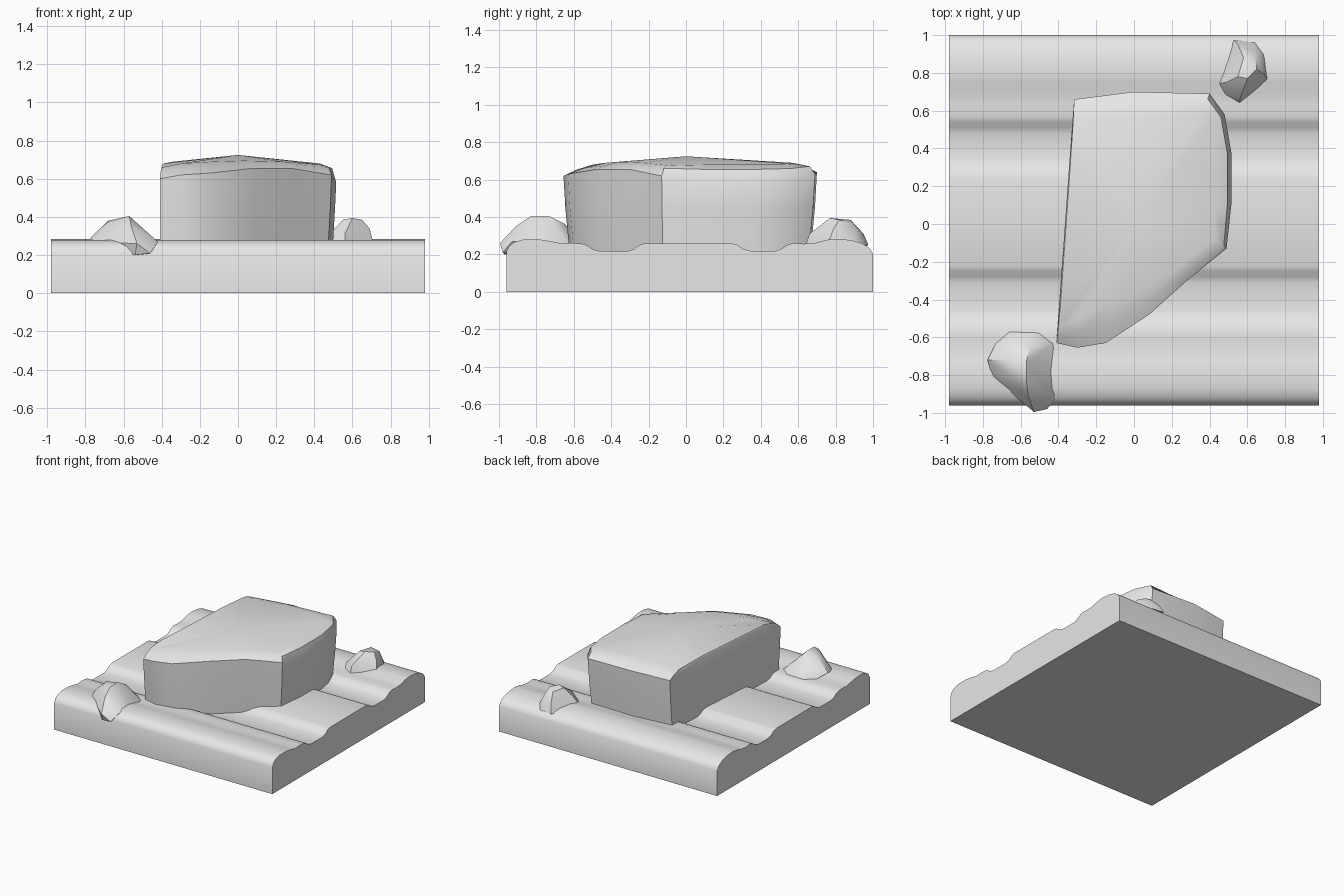
import bpy, bmesh, math
from mathutils import Vector

stone = bpy.data.materials.new("pale_grey_stone")
stone.diffuse_color = (0.8, 0.8, 0.8, 1)


def finish(name, bm, angle):
    bmesh.ops.recalc_face_normals(bm, faces=bm.faces)
    mesh = bpy.data.meshes.new(name)
    bm.to_mesh(mesh)
    bm.free()
    mesh.materials.append(stone)
    ob = bpy.data.objects.new(name, mesh)
    bpy.context.collection.objects.link(ob)
    bpy.ops.object.select_all(action='DESELECT')
    ob.select_set(True)
    bpy.context.view_layer.objects.active = ob
    bpy.ops.object.shade_smooth_by_angle(angle=math.radians(angle))
    return ob


# Grooved ground slab: a (y, z) profile swept along x
profile = [(-.96, 0), (-.96, .215), (-.945, .245), (-.92, .265), (-.87, .28), (-.78, .28),
           (-.72, .27), (-.66, .258), (-.61, .262), (-.56, .258), (-.53, .25), (-.50, .228),
           (-.46, .218), (-.31, .218), (-.28, .228), (-.25, .25), (-.22, .26), (.24, .26),
           (.27, .253), (.31, .228), (.35, .218), (.48, .218), (.51, .23), (.54, .25),
           (.57, .26), (.63, .257), (.69, .262), (.75, .278), (.80, .284), (.88, .277),
           (.94, .26), (.98, .235), (1.0, .205), (1.0, 0)]
bm = bmesh.new()
ends = [[bm.verts.new((x, y, z)) for y, z in profile] for x in (-.98, .98)]
n = len(profile)
for i in range(n):
    j = (i + 1) % n
    bm.faces.new((ends[0][i], ends[0][j], ends[1][j], ends[1][i]))
for ring in ends:
    bm.faces.new(ring)
finish("ground_slab", bm, 40)

# Large boulder: rings lofted from the foot over a shoulder to the crown
# each column: shoulder x, y, z and crown rim x, y, z
columns = [(-.41, -.63, .60, -.402, -.55, .66), (-.30, -.655, .62, -.30, -.50, .68),
           (-.15, -.63, .63, -.13, -.43, .69), (.08, -.48, .655, .03, -.36, .695),
           (.28, -.30, .655, .23, -.23, .69), (.49, -.13, .62, .43, -.08, .675),
           (.515, .10, .58, .43, .10, .68), (.515, .38, .58, .43, .36, .68),
           (.48, .58, .60, .40, .52, .68), (.40, .69, .63, .36, .58, .685),
           (0, .70, .64, 0, .57, .69), (-.317, .66, .63, -.322, .55, .68),
           (-.344, .30, .68, -.338, .30, .69), (-.397, -.45, .67, -.391, -.45, .68)]


def foot(p, z, shrink):
    x = p[0] if p[0] < -.3 else p[0] * (1 - shrink * .8)
    return (x, p[1] * (1 - shrink), z)


rings = [[], [], [], [], []]
for c in columns:
    a, b = Vector(c[:3]), Vector(c[3:])
    bulge = Vector((a.x, a.y, b.z))
    rings[0].append(foot(a, .20, .05))
    rings[1].append(foot(a, .45, .015))
    rings[2].append(a)
    rings[3].append(a * .25 + b * .25 + bulge * .5 if a.x > .3 else a * .45 + b * .45 + bulge * .1)
    rings[4].append(b)
bm = bmesh.new()
rings = [[bm.verts.new(p) for p in r] for r in rings]
n = len(columns)
peak = bm.verts.new((0, 0, .725))
for i in range(n):
    j = (i + 1) % n
    for lo, hi in zip(rings, rings[1:]):
        bm.faces.new((lo[i], lo[j], hi[j], hi[i]))
    bm.faces.new((rings[-1][i], rings[-1][j], peak))
bm.faces.new(rings[0])
finish("large_boulder", bm, 32)


# Small rocks: convex hulls of a few corner points
def rock(name, points):
    bm = bmesh.new()
    for p in points:
        bm.verts.new(p)
    hull = bmesh.ops.convex_hull(bm, input=bm.verts)
    spare = [v for v in set(hull["geom_interior"] + hull["geom_unused"])
             if isinstance(v, bmesh.types.BMVert)]
    bmesh.ops.delete(bm, geom=spare, context='VERTS')
    finish(name, bm, 35)


rock("front_left_rock", [
    (-.66, -.565, .25), (-.50, -.57, .25), (-.42, -.63, .25), (-.43, -.78, .27),
    (-.42, -.93, .27), (-.46, -.98, .21), (-.53, -.995, .26), (-.54, -.97, .20),
    (-.63, -.89, .24), (-.75, -.81, .27), (-.775, -.72, .29), (-.73, -.63, .26),
    (-.57, -.83, .405), (-.57, -.73, .405), (-.55, -.65, .365), (-.68, -.72, .38),
    (-.66, -.80, .375), (-.56, -.91, .35), (-.66, -.62, .33), (-.47, -.85, .20),
    (-.55, -.70, .20)])
rock("back_right_rock", [
    (.53, .975, .25), (.64, .96, .25), (.69, .90, .26), (.71, .76, .26),
    (.56, .64, .25), (.47, .69, .25), (.43, .74, .25), (.46, .81, .25),
    (.52, .90, .25), (.55, .78, .385), (.60, .77, .395), (.65, .82, .385),
    (.58, .88, .385), (.64, .90, .36), (.69, .79, .34), (.56, .66, .31),
    (.49, .75, .32), (.55, .95, .31), (.55, .70, .20), (.62, .88, .20)])
